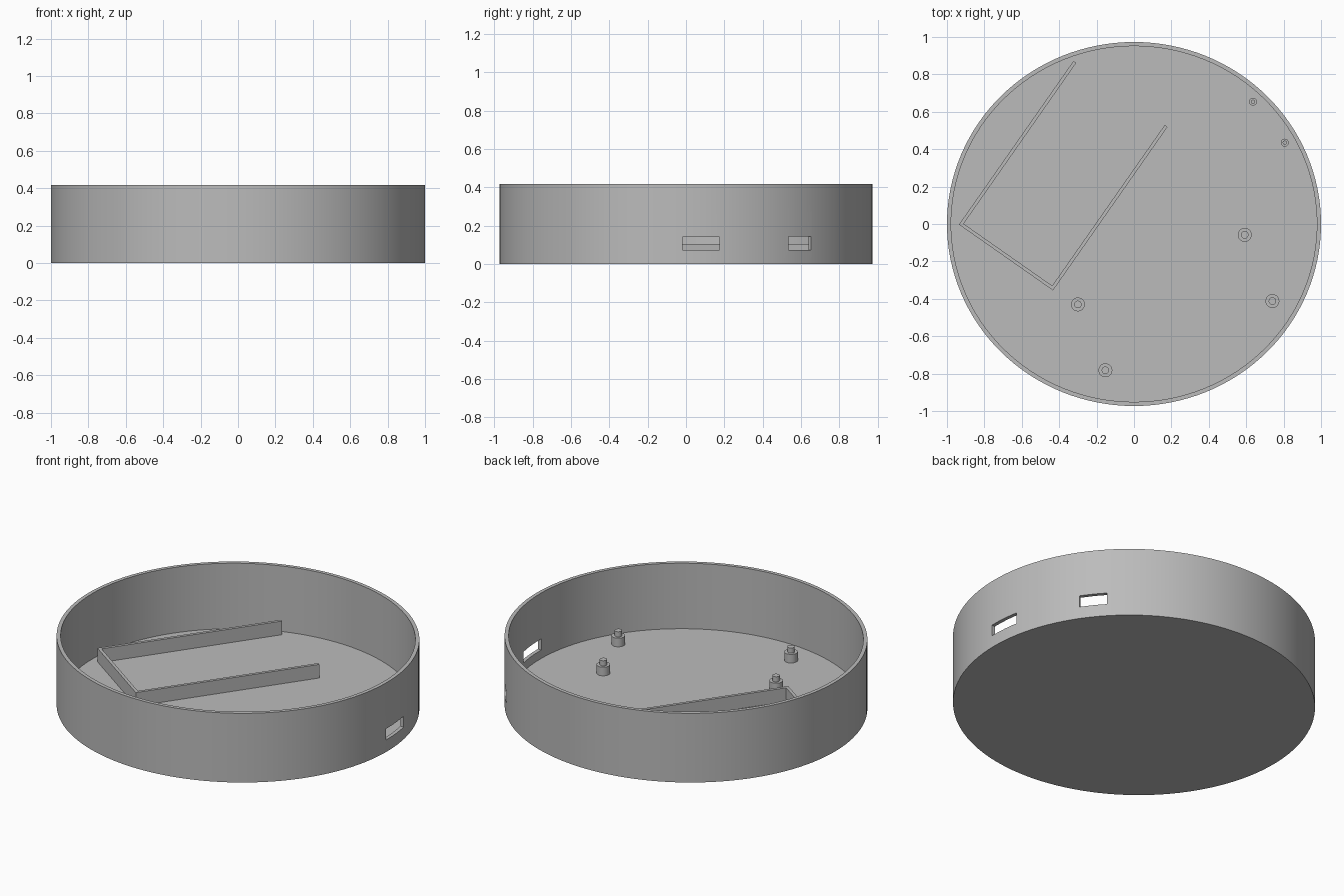
import bpy, bmesh, math
from mathutils import Matrix

if "Cube" in bpy.data.objects:
    bpy.data.objects.remove(bpy.data.objects["Cube"])

RY = 0.973        # depth radius (width radius is 1)
HEIGHT = 0.417
WALL = 0.022
FLOOR = 0.022
SIDES = 128

grey = bpy.data.materials.new("plain grey")
grey.diffuse_color = (0.5, 0.5, 0.5, 1)
grey.use_nodes = True
grey.node_tree.nodes["Principled BSDF"].inputs["Base Color"].default_value = grey.diffuse_color


def finish(name, bm, smooth=True):
    bmesh.ops.recalc_face_normals(bm, faces=bm.faces)
    mesh = bpy.data.meshes.new(name)
    bm.to_mesh(mesh)
    bm.free()
    mesh.materials.append(grey)
    ob = bpy.data.objects.new(name, mesh)
    bpy.context.collection.objects.link(ob)
    if smooth:
        shade(ob)
    return ob


def shade(ob):
    bpy.ops.object.select_all(action='DESELECT')
    ob.select_set(True)
    bpy.context.view_layer.objects.active = ob
    bpy.ops.object.shade_smooth_by_angle(angle=math.radians(30))


def lathe(name, profile, sides, centre=(0, 0), ry=1.0):
    """Spin (inset, radius, z) points; an inset keeps the wall even on an oval."""
    bm = bmesh.new()
    rings = []
    for inset, r, z in profile:
        ring = []
        for i in range(sides):
            a = 2 * math.pi * i / sides
            ring.append(bm.verts.new((centre[0] + (r - inset) * math.cos(a),
                                      centre[1] + (r * ry - inset) * math.sin(a), z)))
        rings.append(ring)
    for lo, hi in zip(rings, rings[1:]):
        for i in range(sides):
            j = (i + 1) % sides
            bm.faces.new((lo[i], lo[j], hi[j], hi[i]))
    bm.faces.new(rings[0][::-1])
    bm.faces.new(rings[-1])
    return finish(name, bm)


def box(name, size, centre, angle):
    bm = bmesh.new()
    bmesh.ops.create_cube(bm, size=1, matrix=Matrix.Translation(centre)
                          @ Matrix.Rotation(angle, 4, 'Z')
                          @ Matrix.Diagonal((*size, 1)))
    return finish(name, bm, False)


# Round tray: outer wall, rim, inner wall and floor
tray = lathe("tray", [(0, 1, 0), (0, 1, HEIGHT), (WALL, 1, HEIGHT), (WALL, 1, FLOOR)],
             SIDES, ry=RY)

# Two port openings through the right-hand wall
ports = [box("port_cutter_side", (0.2, 0.192, 0.067), (0.98, 0.078, 0.1065), 0),
         box("port_cutter_back", (0.2, 0.152, 0.07), (0.785, 0.59, 0.108), math.radians(37.5))]
for cutter in ports:
    mod = tray.modifiers.new("port", 'BOOLEAN')
    mod.operation = 'DIFFERENCE'
    mod.solver = 'EXACT'
    mod.object = cutter
bpy.context.view_layer.objects.active = tray
for mod in list(tray.modifiers):
    if mod.type == 'BOOLEAN':
        bpy.ops.object.modifier_apply(modifier=mod.name)
for cutter in ports:
    bpy.data.objects.remove(cutter)
shade(tray)

# Three-sided holder: two long rails joined by a short one
T, W, L, TOP = 0.018, 0.614, 1.067, 0.104
corner, along = (-0.936, -0.003), math.radians(55)
ux, uy = math.cos(along), math.sin(along)      # along the rails
vx, vy = uy, -ux                               # across the rails
bm = bmesh.new()
outline = [(0, 0), (0, W), (L, W), (L, W - T), (T, W - T), (T, T), (L, T), (L, 0)]
verts = [bm.verts.new((corner[0] + u * ux + v * vx, corner[1] + u * uy + v * vy, FLOOR - 0.002))
         for u, v in outline]
base = bm.faces.new(verts)
out = bmesh.ops.extrude_face_region(bm, geom=[base])
bmesh.ops.translate(bm, vec=(0, 0, TOP - FLOOR + 0.002),
                    verts=[g for g in out["geom"] if isinstance(g, bmesh.types.BMVert)])
finish("holder_rails", bm, False)


# Stepped mounting posts: wide base with a thin pin on top
def post(name, centre, r_base, r_pin):
    z0, z1, z2 = FLOOR - 0.002, 0.074, 0.105
    lathe(name, [(0, r_base, z0), (0, r_base, z1), (0, r_pin, z1), (0, r_pin, z2)], 32, centre)


for i, c in enumerate([(0.592, -0.058), (0.74, -0.412), (-0.30, -0.43), (-0.153, -0.782)]):
    post(f"board_post_{i + 1}", c, 0.037, 0.02)
for i, c in enumerate([(0.636, 0.654), (0.806, 0.435)]):
    post(f"small_post_{i + 1}", c, 0.021, 0.011)
